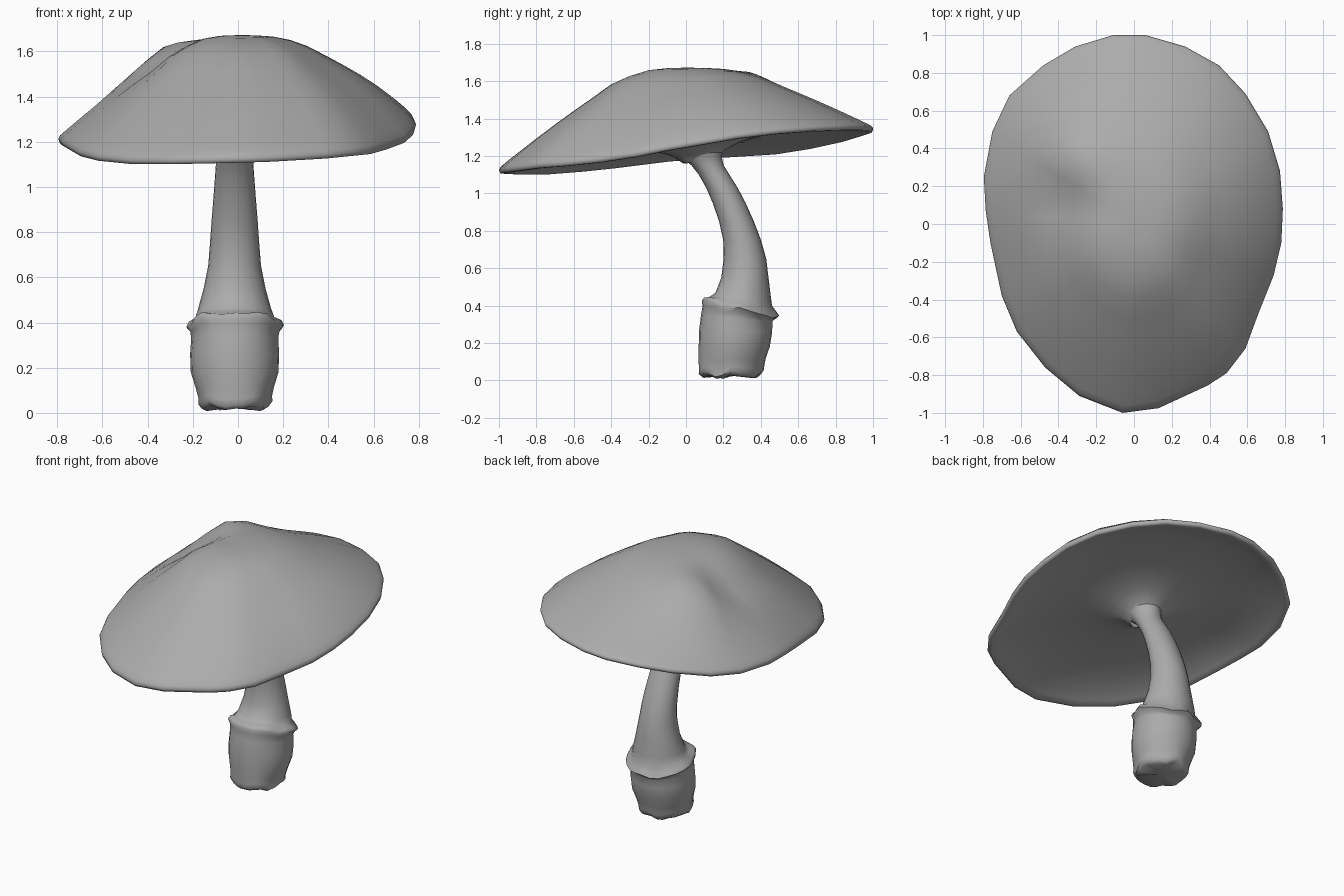
import bpy, bmesh, math
from mathutils import Vector

grey = bpy.data.materials.new("mid_grey")
grey.diffuse_color = (.41, .41, .41, 1)


def loft(name, rings, start_tip=None, angle=180):
    """Skin a stack of closed rings, optionally closed with a tip point."""
    bm = bmesh.new()
    loops = [[bm.verts.new(p) for p in ring] for ring in rings]
    n = len(loops[0])
    for a, b in zip(loops, loops[1:]):
        for i in range(n):
            j = (i + 1) % n
            bm.faces.new((a[i], a[j], b[j], b[i]))
    if start_tip:
        v = bm.verts.new(start_tip)
        for i in range(n):
            bm.faces.new((v, loops[0][i], loops[0][(i + 1) % n]))
    bmesh.ops.recalc_face_normals(bm, faces=bm.faces)
    mesh = bpy.data.meshes.new(name)
    bm.to_mesh(mesh)
    bm.free()
    mesh.materials.append(grey)
    obj = bpy.data.objects.new(name, mesh)
    bpy.context.collection.objects.link(obj)
    bpy.ops.object.select_all(action='DESELECT')
    bpy.context.view_layer.objects.active = obj
    obj.select_set(True)
    bpy.ops.object.shade_smooth_by_angle(angle=math.radians(angle))
    return obj


# Cap rim, counter-clockwise from the right side
rim = [Vector(p) for p in (
    (.788, .08, 1.27), (.773, .28, 1.305), (.71, .49, 1.33), (.59, .69, 1.345),
    (.45, .84, 1.35), (.27, .94, 1.35), (.06, 1, 1.345), (-.11, 1, 1.335),
    (-.31, .94, 1.315), (-.48, .84, 1.285), (-.66, .68, 1.25), (-.75, .49, 1.22),
    (-.795, .25, 1.205), (-.785, .07, 1.195), (-.76, -.1, 1.18), (-.70, -.38, 1.145),
    (-.62, -.57, 1.125), (-.47, -.76, 1.11), (-.29, -.91, 1.11), (-.06, -1, 1.115),
    (.13, -.975, 1.12), (.39, -.855, 1.135), (.49, -.79, 1.145), (.59, -.66, 1.155),
    (.66, -.47, 1.175), (.74, -.27, 1.205), (.78, -.1, 1.24))]

# Cap top: (fraction of radius, height, height on the fuller right side)
top_profile = ((.1, .995, 1.0), (.2, .975, .99), (.3, .92, .96), (.4, .84, .89),
               (.5, .71, .80), (.6, .585, .70), (.7, .455, .59), (.8, .32, .45),
               (.9, .18, .27), (.96, .095, .14), (.99, .05, .06), (1, .015, .02))
apex = Vector((0, 0, 1.672))


def bump(p, x, y, r, h):
    return h * math.exp(-((p.x - x) ** 2 + (p.y - y) ** 2) / r ** 2)


def top_point(r, t, h, h_right):
    p = Vector((r.x * t, r.y * t, 0))
    k = max(0, r.normalized().x)
    f = h + (h_right - h) * k
    p.z = r.z + (apex.z - r.z) * f
    p.z += bump(p, -.36, .12, .15, -.06) + bump(p, -.34, .38, .19, .08)
    return p


# Cap underside: (fraction of radius, offset from the rim plane)
hub = Vector((-.015, .075, 1.225))
under_profile = ((.993, -.010), (.975, -.012), (.94, .0), (.88, .018), (.75, .04), (.6, .05),
                 (.45, .05), (.32, .04), (.22, .02), (.15, -.005), (.115, -.03), (.085, -.055))
rings = [[top_point(r, *row) for r in rim] for row in top_profile]
rings += [[hub.lerp(r, t) + Vector((0, 0, dz)) for r in rim] for t, dz in under_profile]
loft("cap", rings, start_tip=apex)

# Stem and bulb sections: (z, y centre, x radius, y radius, tilt, waviness)
SEG = 24
CX = -.015
sections = (
    (.020, .235, .135, .150, 0, .008), (.037, .237, .160, .170, 0, .012),
    (.065, .240, .160, .172, 0, .010), (.11, .245, .172, .178, 0, .004),
    (.18, .258, .194, .190, 0, 0), (.26, .265, .197, .196, 0, 0),
    (.33, .270, .192, .190, -.10, .002), (.36, .278, .196, .190, -.20, .006),
    (.38, .288, .214, .204, -.22, .008), (.403, .286, .202, .190, -.22, .007),
    (.420, .290, .174, .168, -.15, .003), (.46, .305, .162, .148, -.05, 0),
    (.55, .315, .137, .126, 0, 0), (.65, .315, .117, .114, 0, 0),
    (.75, .300, .109, .101, 0, 0), (.85, .270, .102, .093, 0, 0),
    (.95, .230, .094, .088, 0, 0), (1.03, .192, .088, .084, 0, 0),
    (1.1, .150, .083, .082, 0, 0), (1.15, .115, .082, .086, 0, 0),
    (1.19, .090, .090, .100, .1, 0), (1.225, .075, .105, .12, .1, 0))


def section(z, yc, rx, ry, tilt, wave):
    pts = []
    for i in range(SEG):
        a = 2 * math.pi * i / SEG
        w = wave * (math.sin(5 * a + .6) + .7 * math.sin(8 * a + 2))
        y = math.sin(a) * (ry + .5 * w)
        pts.append(Vector((CX + math.cos(a) * (rx + .5 * w), yc + y,
                           max(0, z + tilt * y + w))))
    return pts


loft("stem", [section(*s) for s in sections], Vector((CX, .24, .025)), 60)
